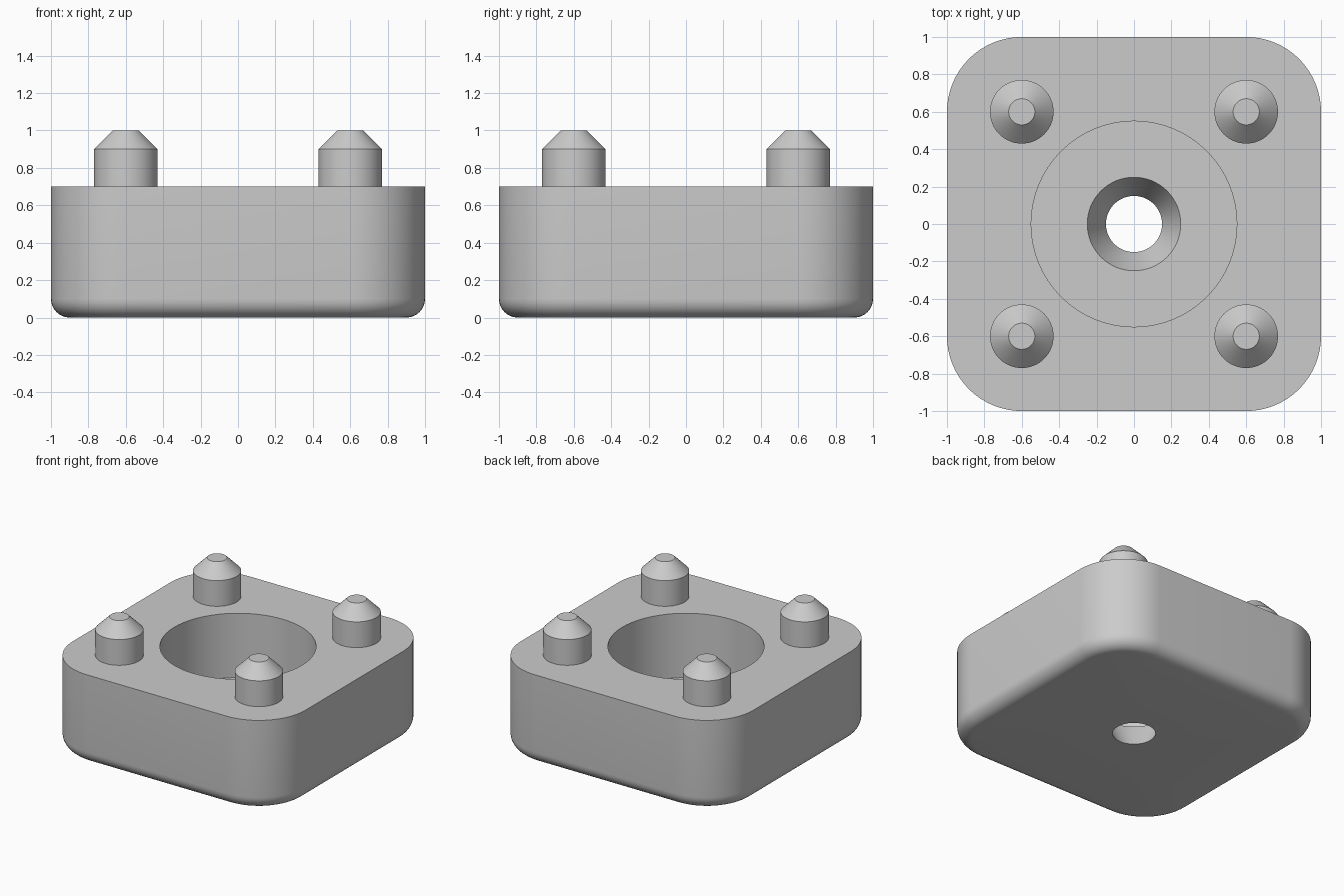
import bpy
import bmesh
from math import sin, cos, pi, radians

default_cube = bpy.data.objects.get("Cube")
if default_cube:
    bpy.data.objects.remove(default_cube, do_unlink=True)

grey = bpy.data.materials.new("plain_grey")
grey.use_nodes = True
colour = (0.6, 0.6, 0.6, 1)
grey.diffuse_color = colour
grey.node_tree.nodes["Principled BSDF"].inputs["Base Color"].default_value = colour

QUARTER = 16  # segments per quarter turn


def add_ring(bm, core, radius, z):
    """Rounded square: corner centres at +-core; core 0 gives a circle."""
    ring = []
    for quadrant in range(4):
        mid = (quadrant + 0.5) * pi / 2
        cx = core if cos(mid) > 0 else -core
        cy = core if sin(mid) > 0 else -core
        for i in range(QUARTER + 1):
            a = (quadrant + i / QUARTER) * pi / 2
            ring.append(bm.verts.new((cx + radius * cos(a), cy + radius * sin(a), z)))
    return ring


def build(name, profile, closed, location=(0, 0, 0)):
    """Skin a list of (core, radius, z) rings, looped round or capped."""
    bm = bmesh.new()
    rings = [add_ring(bm, *row) for row in profile]
    pairs = list(zip(rings, rings[1:]))
    if closed:
        pairs.append((rings[-1], rings[0]))
    else:
        bm.faces.new(rings[0])
        bm.faces.new(rings[-1])
    for low, high in pairs:
        for i in range(len(low)):
            j = (i + 1) % len(low)
            bm.faces.new((low[i], low[j], high[j], high[i]))
    bmesh.ops.remove_doubles(bm, verts=bm.verts, dist=0.0001)
    bmesh.ops.recalc_face_normals(bm, faces=bm.faces)
    mesh = bpy.data.meshes.new(name)
    bm.to_mesh(mesh)
    bm.free()
    mesh.materials.append(grey)
    obj = bpy.data.objects.new(name, mesh)
    obj.location = location
    bpy.context.collection.objects.link(obj)
    bpy.ops.object.select_all(action="DESELECT")
    obj.select_set(True)
    bpy.context.view_layer.objects.active = obj
    bpy.ops.object.shade_smooth_by_angle(angle=radians(30))


# Block: filleted bottom edge, outer wall, round pocket, tapered through hole
fillet = 0.1
steps = 8
block = []
for k in range(steps + 1):
    a = k / steps * pi / 2
    block.append((0.6, 0.3 + fillet * sin(a), fillet * (1 - cos(a))))
block += [(0.6, 0.4, 0.7), (0, 0.55, 0.7), (0, 0.55, 0.2), (0, 0.25, 0.2), (0, 0.15, 0)]
build("block", block, closed=True)

# Four chamfered pins, slightly sunk into the block
pin = [(0, 0.17, -0.02), (0, 0.17, 0.2), (0, 0.07, 0.3)]
for side, sx in (("left", 1), ("right", -1)):
    for end, sy in (("front", -1), ("back", 1)):
        build(f"{end}_{side}_pin", pin, closed=False, location=(0.6 * sx, 0.6 * sy, 0.7))
